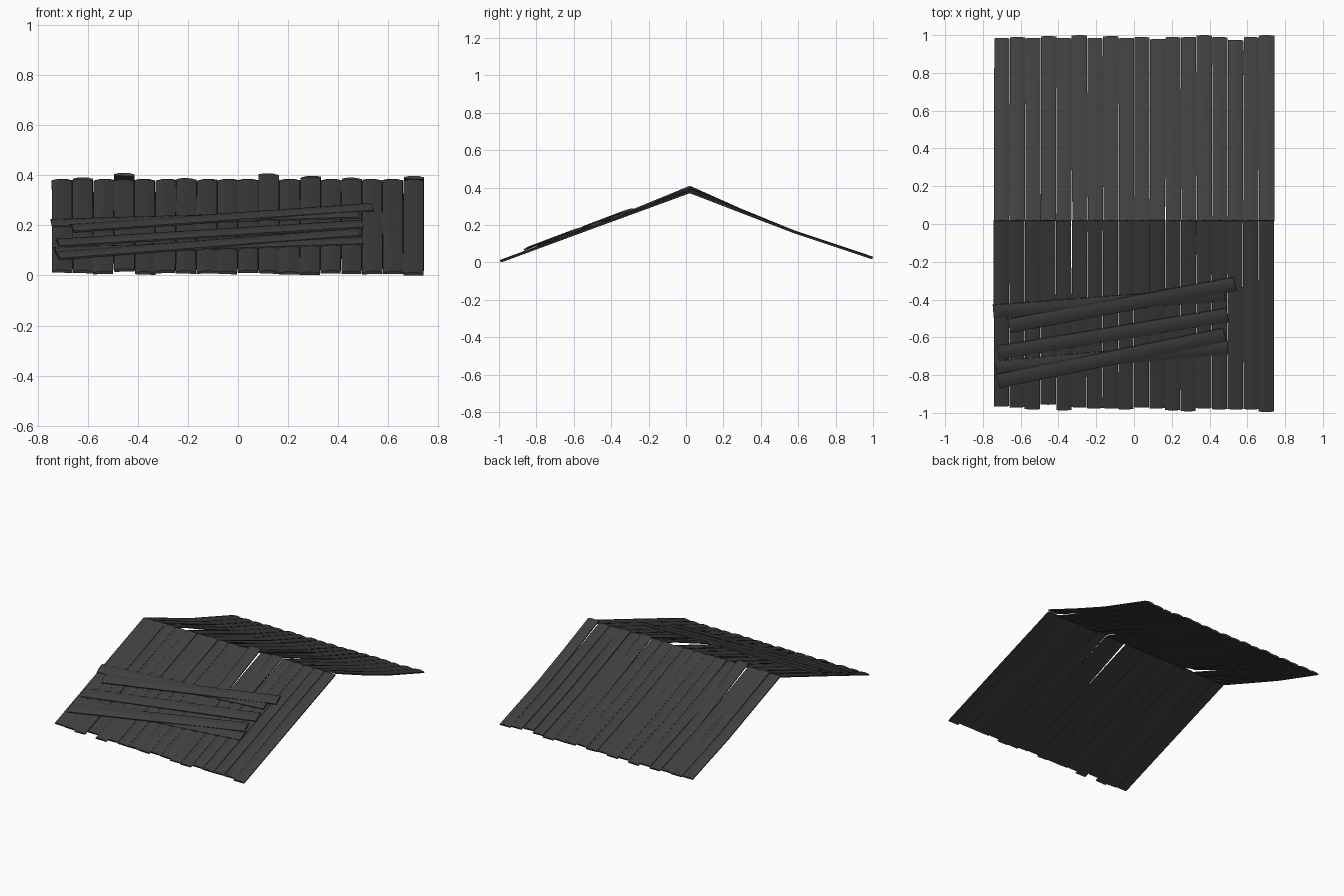
import bpy
import bmesh
import random
from mathutils import Vector

random.seed(4)
if "Cube" in bpy.data.objects:
    bpy.data.objects.remove(bpy.data.objects["Cube"], do_unlink=True)

# Single dark wood colour
WOOD = (0.05, 0.05, 0.05, 1)
wood = bpy.data.materials.new("charcoal_wood")
wood.use_nodes = True
wood.diffuse_color = WOOD
wood.node_tree.nodes["Principled BSDF"].inputs["Base Color"].default_value = WOOD

COUNT, PITCH, WIDTH = 18, 0.0825, 0.081
THICK, CROWN = 0.013, 0.006
planks = []


def make_plank(name, path, width, roll=0.0):
    """Sweep a slightly crowned board section along a path of top points."""
    path = [Vector(p) for p in path]
    along = (path[-1] - path[0]).normalized()
    # The board lies on its slope: its normal leans with the roof
    slope = 0.377 if path[0].y < 0.1 and path[-1].y < 0.1 else -0.365
    normal = Vector((0, -slope, 1)).normalized()
    side = along.cross(normal).normalized()
    normal = side.cross(along).normalized()
    side = (side + normal * roll).normalized()
    section = [(t, -CROWN * t * t) for t in (-1, -0.5, 0, 0.5, 1)]
    section += [(1, -THICK), (-1, -THICK)]
    bm = bmesh.new()
    rings = [[bm.verts.new(p + side * (u * width / 2) + normal * v)
              for u, v in section] for p in path]
    n = len(section)
    for a, b in zip(rings, rings[1:]):
        for i in range(n):
            j = (i + 1) % n
            bm.faces.new((a[i], a[j], b[j], b[i]))
    bm.faces.new(rings[0])
    bm.faces.new(rings[-1])
    bmesh.ops.recalc_face_normals(bm, faces=bm.faces)
    mesh = bpy.data.meshes.new(name)
    bm.to_mesh(mesh)
    bm.free()
    mesh.materials.append(wood)
    obj = bpy.data.objects.new(name, mesh)
    bpy.context.collection.objects.link(obj)
    planks.append(obj)


def front_z(y):
    return 0.384 + 0.377 * y


# Uneven eave ends, in hundredths beyond a common length
front_ends = [0, .5, 1.5, -1, 2, .5, 1, 1, 1.5, .5, 1, 2, 2.5, 1, 1.5, 1.5, 1.5, 2.8]
back_ends = [1, 1.5, 1, 2, 1, 2.5, 1, 2, 1, 1.5, .5, 1.5, 1.5, 2.5, 1.5, 0, 1.5, 2.5]
front_lift = {10: 0.024, 12: 0.01, 6: 0.005}
back_lift = {3: 0.024, 17: 0.012, 12: 0.012, 1: 0.006, 14: 0.005}

# Roof planks on both slopes
for i in range(COUNT):
    x = -0.702 + PITCH * i
    skew = random.uniform(-0.002, 0.002)
    y = -0.967 - front_ends[i] / 100
    lift = front_lift.get(i, 0)
    make_plank(f"front_roof_plank_{i + 1}",
               [(x - skew, y, front_z(y) + 0.004),
                (x, -0.5, front_z(-0.5)),
                (x + skew, 0.016, front_z(0) + lift)],
               WIDTH, random.uniform(-0.05, 0.05))
    y = 0.975 + back_ends[i] / 100
    lift = back_lift.get(i, 0)
    x += 0.002
    make_plank(f"back_roof_plank_{i + 1}",
               [(x + skew, 0.02, 0.386 + lift),
                (x, 0.3, 0.278 + lift * 0.3),
                (x, 0.58, 0.171),
                (x - skew, y, 0.396 - 0.366 * y)],
               WIDTH, random.uniform(-0.05, 0.05))

# Loose boards nailed across the front slope: left end, right end, height
braces = [
    ((-0.745, -0.468), (0.48, -0.375), 0.010),
    ((-0.662, -0.543), (0.535, -0.320), 0.018),
    ((-0.72, -0.685), (0.495, -0.485), 0.013),
    ((-0.73, -0.765), (0.497, -0.655), 0.010),
    ((-0.72, -0.835), (0.48, -0.590), 0.019),
]
for i, ((x0, y0), (x1, y1), h) in enumerate(braces):
    make_plank(f"cross_board_{i + 1}",
               [(x0, y0, front_z(y0) + h), (x1, y1, front_z(y1) + h)], 0.078)

# Smooth crowns, crisp board edges
bpy.ops.object.select_all(action="DESELECT")
for obj in planks:
    obj.select_set(True)
bpy.context.view_layer.objects.active = planks[0]
bpy.ops.object.shade_smooth_by_angle(angle=0.6)
